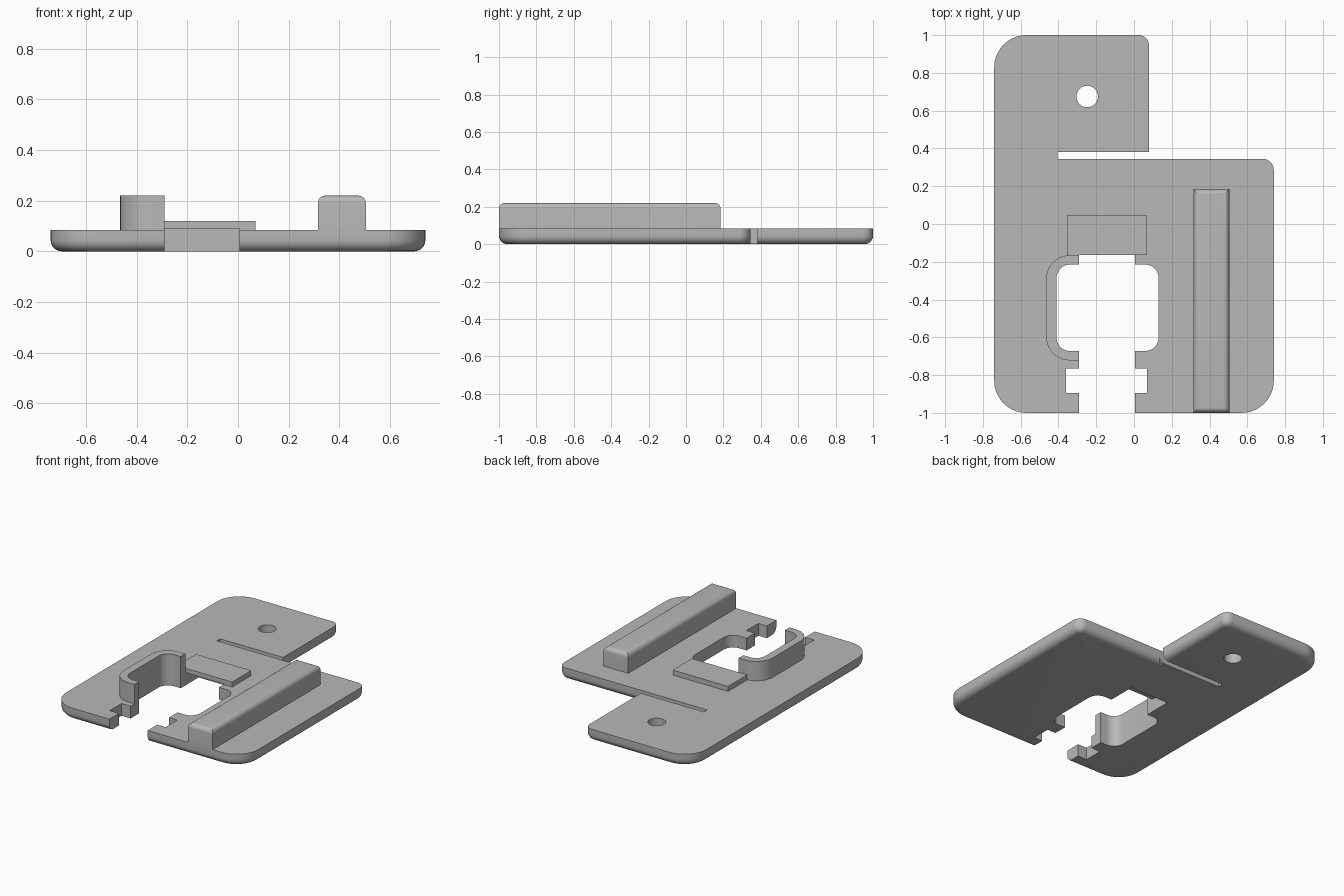
import bpy, bmesh, math
from mathutils import Vector

cube = bpy.data.objects.get("Cube")
if cube:
    bpy.data.objects.remove(cube, do_unlink=True)

grey = bpy.data.materials.new("plain_grey")
grey.use_nodes = True
grey.diffuse_color = (0.48, 0.48, 0.48, 1)
grey.node_tree.nodes["Principled BSDF"].inputs["Base Color"].default_value = (0.48, 0.48, 0.48, 1)


def outline(corners, inset=0.0, steps=10):
    """Rounded counter-clockwise outline from (x, y, radius) corners."""
    pts = []
    for i, (x, y, r) in enumerate(corners):
        here = Vector((x, y))
        a = (here - Vector(corners[i - 1][:2])).normalized()
        b = (Vector(corners[(i + 1) % len(corners)][:2]) - here).normalized()
        na, nb = Vector((-a.y, a.x)), Vector((-b.y, b.x))
        here += (na + nb) * inset
        if r == 0:
            pts.append(here)
            continue
        r = max(r - inset, 0.002)
        centre = here + (na + nb) * r
        for k in range(steps + 1):
            t = k / steps * math.pi / 2
            pts.append(centre - (na * math.cos(t) + nb * math.sin(t)) * r)
    return pts


def loft(name, corners, levels):
    """Stack outlines at (z, inset) levels into a closed solid."""
    bm = bmesh.new()
    rings = [[bm.verts.new((p.x, p.y, z)) for p in outline(corners, d)] for z, d in levels]
    for low, high in zip(rings, rings[1:]):
        for i in range(len(low)):
            j = (i + 1) % len(low)
            bm.faces.new((low[i], low[j], high[j], high[i]))
    bm.faces.new(rings[0][::-1])
    bm.faces.new(rings[-1])
    mesh = bpy.data.meshes.new(name)
    bm.to_mesh(mesh)
    bm.free()
    mesh.materials.append(grey)
    ob = bpy.data.objects.new(name, mesh)
    bpy.context.collection.objects.link(ob)
    return ob


def rect(x0, x1, y0, y1, r=0.0):
    return [(x0, y0, r), (x1, y0, r), (x1, y1, r), (x0, y1, r)]


def apply_modifier(ob, mod):
    bpy.ops.object.select_all(action='DESELECT')
    ob.select_set(True)
    bpy.context.view_layer.objects.active = ob
    bpy.ops.object.modifier_apply(modifier=mod.name)


def cut(ob, *cutters):
    for c in cutters:
        mod = ob.modifiers.new("cut", 'BOOLEAN')
        mod.operation, mod.solver, mod.object = 'DIFFERENCE', 'EXACT', c
        apply_modifier(ob, mod)


TOP, FILLET = 0.085, 0.045
THROUGH = [(-0.2, 0), (0.5, 0)]

# Base plate with a rounded lower edge
plate_corners = [(-0.74, -1, 0.17), (0.74, -1, 0.17), (0.74, 0.345, 0.06),
                 (0.08, 0.345, 0), (0.08, 1, 0.055), (-0.74, 1, 0.17)]
levels = []
for k in range(7):
    t = k / 6 * math.pi / 2
    levels.append((FILLET * (1 - math.sin(t)), FILLET * (1 - math.cos(t))))
plate = loft("base_plate", plate_corners, levels[::-1] + [(TOP, 0)])

# Cutters
window = loft("window_cutter", rect(-0.41, 0.13, -0.672, -0.215, 0.07), THROUGH)
channel = loft("channel_cutter", rect(-0.29, 0.005, -1.1, -0.165), THROUGH)
pocket = loft("pocket_cutter", rect(-0.29, 0.005, -0.3, -0.02), [(-0.2, 0), (0.09, 0)])
notch = loft("notch_cutter", rect(-0.36, 0.07, -0.895, -0.765), THROUGH)
slot = loft("slot_cutter", rect(-0.405, 0.9, 0.345, 0.382), THROUGH)
hole = loft("hole_cutter", rect(-0.305, -0.191, 0.618, 0.732, 0.0569), THROUGH)
trim = loft("trim_cutter", rect(-0.29, 0.4, -1.1, 0.1), THROUGH)

cut(plate, window, channel, pocket, notch, slot, hole)

# Curved wall around the left side of the window
wall = loft("curved_wall", rect(-0.465, 0.185, -0.722, -0.165, 0.125), [(0.08, 0), (0.22, 0)])
cut(wall, window, trim)

# Raised cap over the pocket
cap = loft("pocket_cap", rect(-0.355, 0.07, -0.165, 0.045), [(0.08, 0), (0.12, 0)])
cut(cap, pocket)

# Long rail with rounded upper edges
rail = loft("long_rail", rect(0.315, 0.505, -1, 0.185), [(0.06, 0), (0.22, 0)])
bm = bmesh.new()
bm.from_mesh(rail.data)
edges = [e for e in bm.edges if all(v.co.z > 0.2 for v in e.verts)]
bmesh.ops.bevel(bm, geom=edges, offset=0.03, segments=6, profile=0.5, affect='EDGES')
bm.to_mesh(rail.data)
bm.free()

for c in (window, channel, pocket, notch, slot, hole, trim):
    bpy.data.objects.remove(c, do_unlink=True)

# Smooth the rounded surfaces, keep the corners crisp
bpy.ops.object.select_all(action='DESELECT')
for ob in (plate, wall, cap, rail):
    ob.select_set(True)
bpy.context.view_layer.objects.active = plate
bpy.ops.object.shade_smooth_by_angle(angle=math.radians(30))
